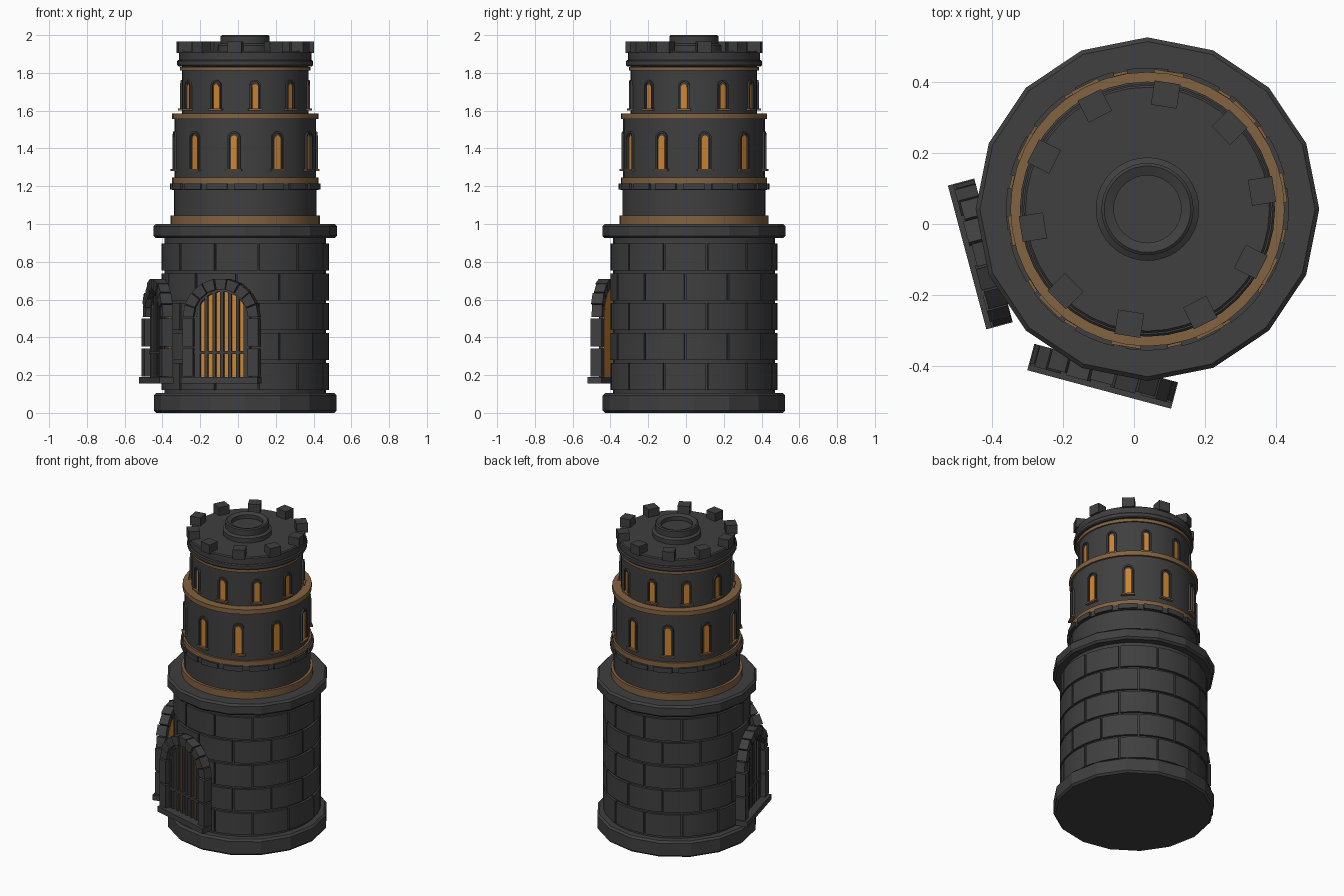
import bpy, bmesh
from math import sin, cos, pi, radians
from mathutils import Matrix, Vector

cube = bpy.data.objects.get("Cube")
if cube:
    bpy.data.objects.remove(cube, do_unlink=True)

CENTRE = Vector((0.038, 0.042, 0))


def material(name, rgb):
    m = bpy.data.materials.new(name)
    m.use_nodes = True
    m.diffuse_color = (*rgb, 1)
    m.node_tree.nodes["Principled BSDF"].inputs["Base Color"].default_value = (*rgb, 1)
    return m


STONE = material("dark stone", (0.05, 0.05, 0.05))
BRONZE = material("bronze trim", (0.225, 0.122, 0.052))
GLOW = material("orange glow", (0.62, 0.23, 0.027))


def finish(name, bm, mat, smooth=False):
    bmesh.ops.remove_doubles(bm, verts=bm.verts, dist=1e-6)
    bmesh.ops.recalc_face_normals(bm, faces=bm.faces)
    me = bpy.data.meshes.new(name)
    bm.to_mesh(me)
    bm.free()
    me.materials.append(mat)
    ob = bpy.data.objects.new(name, me)
    ob.location = CENTRE
    bpy.context.collection.objects.link(ob)
    if smooth:
        bpy.ops.object.select_all(action="DESELECT")
        ob.select_set(True)
        bpy.context.view_layer.objects.active = ob
        bpy.ops.object.shade_smooth_by_angle(angle=radians(30))
    return ob


def lathe(name, profile, mat, sides=40, smooth=True):
    """Closed solid of revolution from (radius, height) points."""
    bm = bmesh.new()
    rings = [[bm.verts.new((r * cos(2 * pi * k / sides), r * sin(2 * pi * k / sides), z))
              for k in range(sides)] for r, z in profile]
    for low, high in zip(rings, rings[1:]):
        for k in range(sides):
            j = (k + 1) % sides
            bm.faces.new((low[k], low[j], high[j], high[k]))
    bm.faces.new(rings[0][::-1])
    bm.faces.new(rings[-1])
    return finish(name, bm, mat, smooth)


def drum(name, r, z0, z1, mat=STONE, sides=40, bevel=0.0, smooth=True):
    b = bevel
    prof = [(r - b, z0), (r, z0 + b), (r, z1 - b), (r - b, z1)] if b else [(r, z0), (r, z1)]
    return lathe(name, prof, mat, sides, smooth)


def loft(bm, a, b):
    """Solid between two matching outlines."""
    a, b = [bm.verts.new(p) for p in a], [bm.verts.new(p) for p in b]
    bm.faces.new(a[::-1])
    bm.faces.new(b)
    for i in range(len(a)):
        j = (i + 1) % len(a)
        bm.faces.new((a[i], a[j], b[j], b[i]))


def arc_block(bm, r0, r1, a0, a1, z0, z1, steps=4):
    """Curved block between two radii, angles in degrees."""
    ang = [radians(a0 + (a1 - a0) * i / steps) for i in range(steps + 1)]
    plan = [(r1 * cos(a), r1 * sin(a)) for a in ang]
    plan += [(r0 * cos(a), r0 * sin(a)) for a in reversed(ang)]
    loft(bm, [(x, y, z0) for x, y in plan], [(x, y, z1) for x, y in plan])


def plate(bm, outline, d0, d1, az):
    """Upright outline of (sideways, height) points, pushed from distance d0 to d1 along az."""
    rot = Matrix.Rotation(radians(az), 4, "Z")
    loft(bm, [rot @ Vector((d0, u, z)) for u, z in outline],
         [rot @ Vector((d1, u, z)) for u, z in outline])


def box(u0, u1, z0, z1):
    return [(u0, z0), (u1, z0), (u1, z1), (u0, z1)]


def arch(half, z0, z1, steps=10):
    """Round-headed outline, starting bottom right and ending bottom left."""
    spring = z1 - half
    head = [(half * cos(pi * i / steps), spring + half * sin(pi * i / steps))
            for i in range(steps + 1)]
    return [(half, z0)] + head + [(-half, z0)]


# Lower tower: plinth, core, brick courses and ledge
drum("plinth", 0.483, 0, 0.105, sides=16, bevel=0.012, smooth=False)
drum("tower_core", 0.428, 0.09, 0.94)
bm = bmesh.new()
for row in range(5):
    z = 0.122 + 0.158 * row
    start = 9 if row % 2 == 0 else -6
    for k in range(12):
        a = start + 30 * k
        arc_block(bm, 0.415, 0.443, a + 0.7, a + 29.3, z, z + 0.143)
finish("wall_bricks", bm, STONE, True)
drum("ledge", 0.485, 0.925, 1.0, sides=16, bevel=0.012, smooth=False)

# Upper tower drums and bronze bands
drum("lower_drum", 0.378, 0.99, 1.2)
drum("middle_drum", 0.375, 1.2, 1.57)
drum("upper_drum", 0.335, 1.57, 1.84)
for i, (r, z0, z1) in enumerate([(0.395, 1.0, 1.045), (0.387, 1.215, 1.245),
                                 (0.387, 1.555, 1.585), (0.345, 1.812, 1.832)]):
    drum(f"bronze_band_{i + 1}", r, z0, z1, BRONZE)

# Notched stone ring
drum("notched_ring", 0.388, 1.18, 1.215)
bm = bmesh.new()
for k in range(16):
    a = 22.5 * k
    arc_block(bm, 0.38, 0.399, a - 8.5, a + 8.5, 1.182, 1.214)
finish("ring_blocks", bm, STONE, True)

# Roof cornice, merlons and central well
drum("cornice", 0.36, 1.835, 1.868, bevel=0.006)
drum("roof", 0.35, 1.86, 1.915, bevel=0.006)
bm = bmesh.new()
for k in range(10):
    plate(bm, box(-0.037, 0.037, 1.905, 1.967), 0.293, 0.362, 9 + 36 * k)
finish("merlons", bm, STONE)
lathe("roof_well", [(0.146, 1.905), (0.146, 1.945), (0.13, 1.955), (0.13, 1.994),
                    (0.122, 2.0), (0.095, 1.99), (0.095, 1.965)], STONE)

# Two rings of arched windows
for name, start, r, half, z0, z1 in [("middle", 9, 0.375, 0.034, 1.29, 1.49),
                                     ("upper", -9, 0.335, 0.03, 1.612, 1.762)]:
    frames, panes, sills = bmesh.new(), bmesh.new(), bmesh.new()
    for k in range(10):
        az = start + 36 * k
        ring = arch(half, z0, z1) + arch(half - 0.009, z0, z1 - 0.009)[::-1]
        plate(frames, ring, r - 0.012, r + 0.009, az)
        plate(panes, arch(half * 0.5, z0, z1 - 0.022), r - 0.006, r + 0.002, az)
        plate(sills, box(-half - 0.008, half + 0.008, z0 - 0.01, z0), r - 0.012, r + 0.018, az)
    finish(name + "_window_frames", frames, STONE)
    finish(name + "_window_panes", panes, GLOW)
    finish(name + "_window_sills", sills, BRONZE)

# Two barred gates with stone surrounds
OUT, INN, SPRING, FOOT = 0.207, 0.15, 0.505, 0.19
for name, az in [("front_gate", -105), ("side_gate", -165)]:
    bm = bmesh.new()
    plate(bm, box(-0.21, 0.21, 0.155, FOOT), 0.45, 0.527, az)
    for side in (-1, 1):
        for j in range(2):
            z = FOOT + 0.158 * j
            u0, u1 = sorted((side * INN, side * OUT))
            plate(bm, box(u0, u1, z + 0.003, z + 0.152), 0.45, 0.512, az)
    for j in range(9):
        a0, a1 = (radians(20 * j + d) for d in (0.9, 19.1))
        stone = [(r * cos(a), SPRING + r * sin(a))
                 for r, a in ((INN, a0), (OUT, a0), (OUT, a1), (INN, a1))]
        plate(bm, stone, 0.45, 0.512 if j % 2 else 0.506, az)
    finish(name + "_stones", bm, STONE)

    bm = bmesh.new()
    plate(bm, arch(INN + 0.005, FOOT, SPRING + INN + 0.005), 0.449, 0.457, az)
    finish(name + "_glow", bm, GLOW)

    bm = bmesh.new()
    for j in range(-3, 4):
        u = 0.043 * j
        top = SPRING + (INN ** 2 - u ** 2) ** 0.5
        plate(bm, box(u - 0.009, u + 0.009, FOOT, top), 0.46, 0.478, az)
    plate(bm, box(-INN, INN, 0.312, 0.328), 0.463, 0.483, az)
    rim = arch(INN + 0.004, FOOT, SPRING + INN + 0.004) + \
        arch(INN - 0.012, FOOT, SPRING + INN - 0.012)[::-1]
    plate(bm, rim, 0.455, 0.48, az)
    finish(name + "_bars", bm, STONE)
